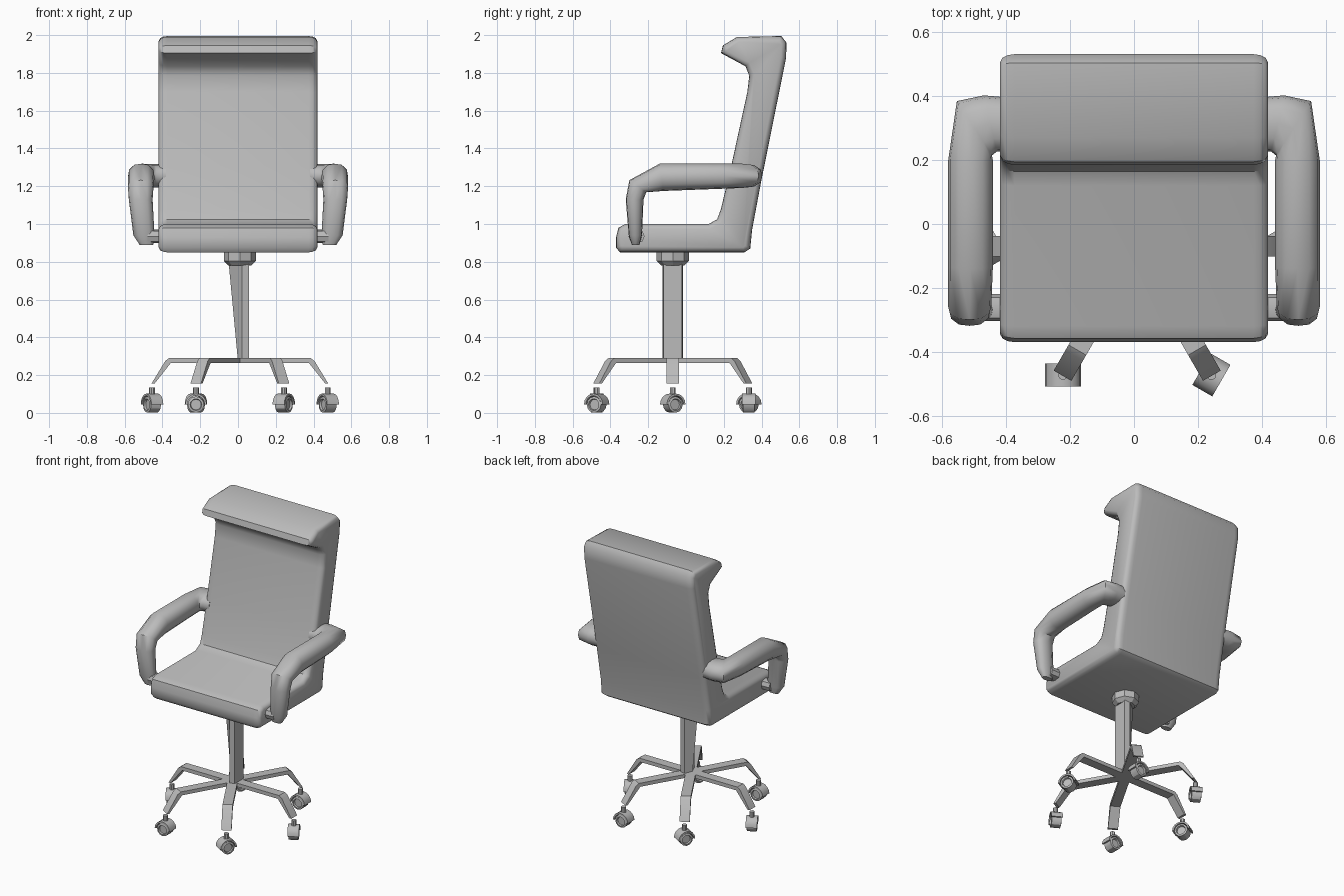
import bpy, bmesh
from math import sin, cos, pi, radians
from mathutils import Vector, Matrix

cube = bpy.data.objects.get("Cube")
if cube:
    bpy.data.objects.remove(cube, do_unlink=True)

grey = bpy.data.materials.new("plain_grey")
grey.use_nodes = True
grey.diffuse_color = (0.5, 0.5, 0.5, 1)
grey.node_tree.nodes["Principled BSDF"].inputs["Base Color"].default_value = (0.5, 0.5, 0.5, 1)


def finish(name, bm, angle=35):
    bmesh.ops.recalc_face_normals(bm, faces=bm.faces)
    mesh = bpy.data.meshes.new(name)
    bm.to_mesh(mesh)
    bm.free()
    mesh.materials.append(grey)
    ob = bpy.data.objects.new(name, mesh)
    bpy.context.collection.objects.link(ob)
    bpy.ops.object.select_all(action="DESELECT")
    ob.select_set(True)
    bpy.context.view_layer.objects.active = ob
    bpy.ops.object.shade_smooth_by_angle(angle=radians(angle))
    return ob


def loft(bm, rings):
    """Skin a list of equal point rings and cap both ends."""
    loops = [[bm.verts.new(p) for p in ring] for ring in rings]
    n = len(loops[0])
    for a, b in zip(loops, loops[1:]):
        for i in range(n):
            j = (i + 1) % n
            bm.faces.new((a[i], a[j], b[j], b[i]))
    bm.faces.new(loops[0])
    bm.faces.new(loops[-1])


def disc(radius, z, n, centre=(0, 0)):
    return [(centre[0] + radius * cos(2 * pi * i / n),
             centre[1] + radius * sin(2 * pi * i / n), z) for i in range(n)]


def inset(points, d):
    """Shrink a counter-clockwise outline by d."""
    pts = [Vector(p) for p in points]
    out = []
    for i, p in enumerate(pts):
        e1 = (p - pts[i - 1]).normalized()
        e2 = (pts[(i + 1) % len(pts)] - p).normalized()
        n1, n2 = Vector((-e1.y, e1.x)), Vector((-e2.y, e2.x))
        out.append(p + (n1 + n2) * d / (1 + n1.dot(n2)))
    return out


# Seat, back and headrest: one padded side profile with rounded flanks
profile = [(-.35, .85), (.31, .85), (.34, .87), (.35, .97), (.395, 1.21),
           (.53, 1.88), (.532, 1.96), (.505, 1.995), (.27, 1.99), (.195, 1.945),
           (.185, 1.905), (.315, 1.835), (.335, 1.785), (.325, 1.7), (.24, 1.31),
           (.185, 1.08), (.165, 1.025), (.12, 1.0), (-.32, 1.0), (-.358, .98),
           (-.37, .93), (-.37, .875)]
flank = [(.42, .026), (.412, .011), (.395, .003), (.375, 0)]
stations = [(-x, d) for x, d in flank] + [(x, d) for x, d in reversed(flank)]
bm = bmesh.new()
loft(bm, [[(x, p.x, p.y) for p in inset(profile, d)] for x, d in stations])
finish("seat_and_back", bm, 40)

# Armrests: padded loops, each section is centre, side axis, outward axis
arm_sections = [
    ((.38, .31, 1.255), (0, .085, 0), (0, 0, .062)),
    ((.45, .315, 1.255), (.02, .088, 0), (0, 0, .062)),
    ((.50, .30, 1.255), (.055, .085, 0), (0, 0, .064)),
    ((.512, .20, 1.253), (.07, 0, 0), (0, 0, .066)),
    ((.512, -.13, 1.247), (.07, 0, 0), (0, -.01, .072)),
    ((.515, -.255, 1.2), (.068, 0, 0), (0, -.045, .032)),
    ((.515, -.272, 1.13), (.063, 0, 0), (0, -.047, 0)),
    ((.498, -.268, .94), (.056, 0, 0), (0, -.035, 0)),
    ((.485, -.267, .89), (.036, 0, 0), (0, -.02, 0)),
]


def oval(c, u, v, n=12):
    c, u, v = Vector(c), Vector(u), Vector(v)
    ring = []
    for i in range(n):
        a = 2 * pi * i / n
        s, t = cos(a), sin(a)
        k = (s ** 4 + t ** 4) ** -0.12
        ring.append(c + u * s * k + v * t * k)
    return ring


for side, sx in (("left", 1), ("right", -1)):
    mirror = Matrix.Diagonal((sx, 1, 1, 1))
    bm = bmesh.new()
    loft(bm, [oval(*s) for s in arm_sections])
    bm.transform(mirror)
    finish(side + "_armrest", bm, 50)
    # Peg joining the front of the armrest to the seat
    bm = bmesh.new()
    loft(bm, [oval((x, -.262, .935), (0, .042, 0), (0, 0, .035), 8) for x in (.39, .48)])
    bm.transform(mirror)
    finish(side + "_armrest_peg", bm)

# Swivel collar under the seat
HUB = (.01, -.07)
bm = bmesh.new()
loft(bm, [disc(r, z, 8, HUB) for r, z in ((.06, .78), (.085, .805), (.085, .86))])
finish("swivel_collar", bm, 30)

# Column: narrows towards its foot on one side
bm = bmesh.new()
loft(bm, [[(left, -.07, z), (.022, -.125, z), (.057, -.118, z),
           (.057, -.022, z), (.022, -.015, z)]
          for left, z in ((.0, .27), (-.05, .8))])
finish("column", bm, 20)

# Six-armed base with casters
LEG = [(0, .29), (.375, .29), (.395, .275), (.468, .155), (.452, .155), (.365, .265), (0, .265)]
for k in range(6):
    spin = Matrix.Translation((*HUB, 0)) @ Matrix.Rotation(k * pi / 3, 4, "Z")
    bm = bmesh.new()
    loft(bm, [[(r, y, z) for r, z in LEG] for y in (-.032, .032)])
    bm.transform(spin)
    finish(f"base_leg_{k + 1}", bm, 25)

    place = spin @ Matrix.Translation((.465, 0, 0)) @ Matrix.Rotation(radians(120), 4, "Z")
    # Stem
    bm = bmesh.new()
    loft(bm, [disc(.016, z, 8) for z in (.09, .135)])
    bm.transform(place)
    finish(f"caster_stem_{k + 1}", bm)

    # Hood: half shell arching over the wheel
    bm = bmesh.new()
    arc = [pi * i / 8 for i in range(9)]
    outline = ([(.057 * cos(a), .045 + .057 * sin(a)) for a in arc]
               + [(.046 * cos(a), .045 + .046 * sin(a)) for a in reversed(arc)])
    loft(bm, [[(x, y, z) for x, z in outline] for y in (-.036, .036)])
    bm.transform(place)
    finish(f"caster_hood_{k + 1}", bm)

    # Wheel with dished hubs
    bm = bmesh.new()
    steps = ((.028, -.022), (.031, -.033), (.043, -.03), (.043, .03), (.031, .033), (.028, .022))
    loft(bm, [[(x, y, z + .044) for x, z, y in disc(r, w, 12)] for r, w in steps])
    bm.transform(place)
    finish(f"caster_wheel_{k + 1}", bm, 30)
